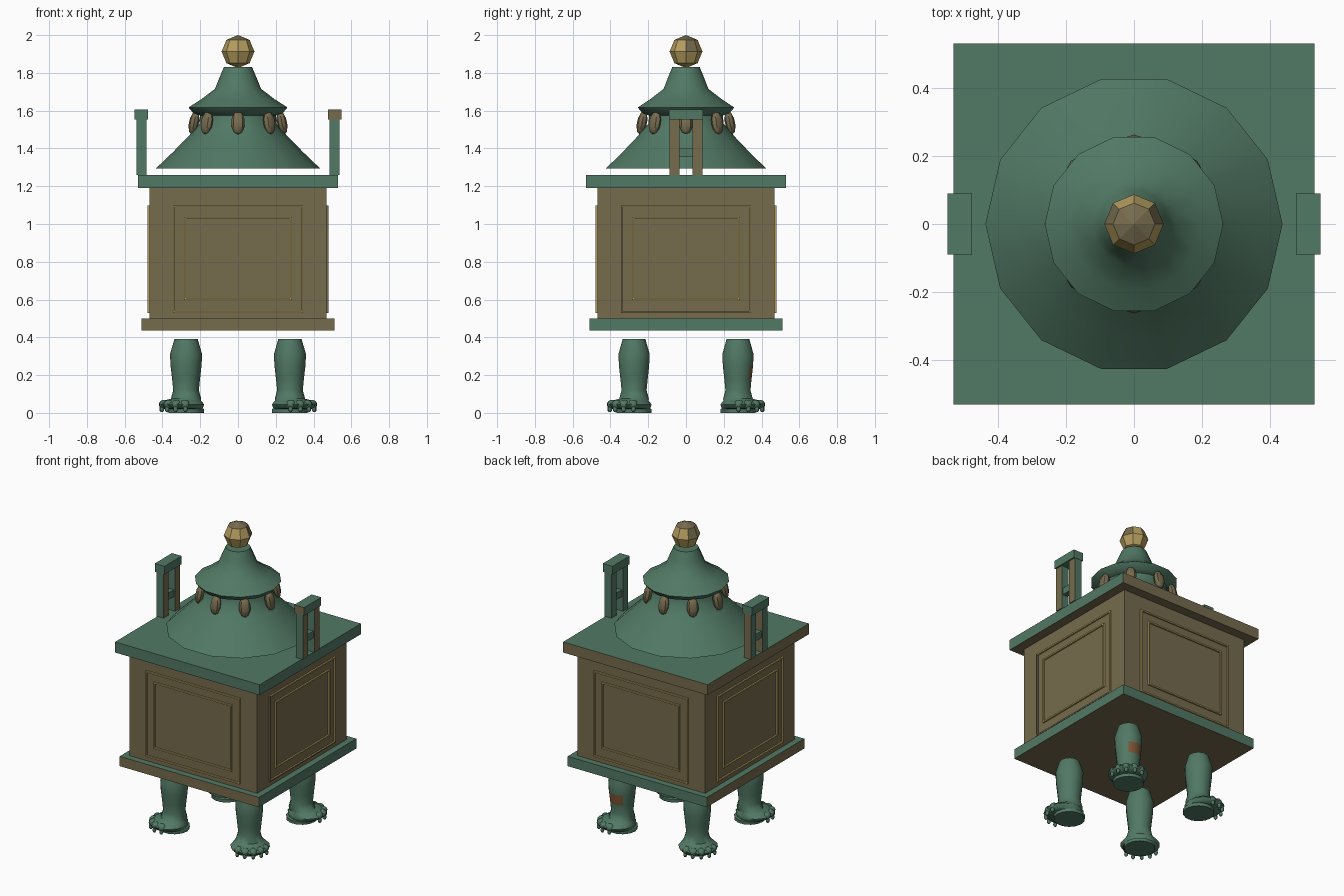
import bpy, bmesh
from math import cos, sin, pi, atan2, degrees, radians
from mathutils import Matrix, Vector

cube = bpy.data.objects.get("Cube")
if cube:
    bpy.data.objects.remove(cube, do_unlink=True)


def material(name, rgb):
    m = bpy.data.materials.new(name)
    m.use_nodes = True
    m.diffuse_color = (*rgb, 1)
    m.node_tree.nodes["Principled BSDF"].inputs["Base Color"].default_value = (*rgb, 1)
    return m


MATS = [material("patina green", (0.083, 0.19, 0.128)),
        material("dull bronze", (0.18, 0.147, 0.075)),
        material("polished gold", (0.46, 0.34, 0.115)),
        material("rust brown", (0.2, 0.09, 0.035))]
GREEN, BRONZE, GOLD, RUST = range(4)


def finish(name, bm, rule, smooth=None):
    """Turn a bmesh into an object; rule is a colour or a function of a face."""
    bmesh.ops.recalc_face_normals(bm, faces=bm.faces[:])
    for f in bm.faces:
        f.material_index = rule(f) if callable(rule) else rule
    mesh = bpy.data.meshes.new(name)
    bm.to_mesh(mesh)
    bm.free()
    for m in MATS:
        mesh.materials.append(m)
    ob = bpy.data.objects.new(name, mesh)
    bpy.context.collection.objects.link(ob)
    if smooth:
        bpy.ops.object.select_all(action='DESELECT')
        ob.select_set(True)
        bpy.context.view_layer.objects.active = ob
        bpy.ops.object.shade_smooth_by_angle(angle=radians(smooth))
    return ob


def add_box(bm, lo, hi):
    lo, hi = Vector(lo), Vector(hi)
    size = hi - lo
    bmesh.ops.create_cube(bm, size=1, matrix=Matrix.Translation((lo + hi) / 2)
                          @ Matrix.Diagonal((*size, 1)))


def box(name, lo, hi, rule):
    bm = bmesh.new()
    add_box(bm, lo, hi)
    return finish(name, bm, rule)


def add_loft(bm, rings, sides, centre=(0, 0), lean=(0, 0)):
    """Stack of round rings (z, radius, shift along lean), capped at both ends."""
    loops = []
    for z, r, s in rings:
        cx, cy = centre[0] + lean[0] * s, centre[1] + lean[1] * s
        loops.append([bm.verts.new((cx + r * cos(2 * pi * i / sides),
                                    cy + r * sin(2 * pi * i / sides), z))
                      for i in range(sides)])
    for a, b in zip(loops, loops[1:]):
        for i in range(sides):
            j = (i + 1) % sides
            bm.faces.new((a[i], a[j], b[j], b[i]))
    bm.faces.new(loops[0])
    bm.faces.new(loops[-1])


def add_ball(bm, centre, scale, turn=Matrix.Identity(4), segments=8, rings=6):
    bmesh.ops.create_uvsphere(bm, u_segments=segments, v_segments=rings, radius=1,
                              matrix=Matrix.Translation(centre) @ turn
                              @ Matrix.Diagonal((*scale, 1)))


# Chest and its two slabs
box("chest", (-0.468, -0.468, 0.5), (0.468, 0.468, 1.19), BRONZE)
box("top_slab", (-0.53, -0.53, 1.19), (0.53, 0.53, 1.26),
    lambda f: GREEN if f.normal.x > .5 or f.normal.y < -.5 or f.normal.z > .5 else BRONZE)
box("bottom_slab", (-0.51, -0.51, 0.435), (0.51, 0.51, 0.5),
    lambda f: GREEN if max(f.normal) > .5 else BRONZE)

# Raised double frames on each side
W, D = 0.009, 0.478
for k, side in enumerate(("front", "right", "back", "left")):
    turn = Matrix.Rotation(k * pi / 2, 4, 'Z')
    for label, x, z0, z1 in (("outer", 0.345, 0.53, 1.098), ("inner", 0.285, 0.598, 1.038)):
        bm = bmesh.new()
        for s in (-1, 1):
            edge = s * (x - W / 2)
            add_box(bm, (edge - W / 2, -D, z0), (edge + W / 2, -0.468, z1))
        for z in (z0, z1 - W):
            add_box(bm, (-x + W, -D, z), (x - W, -0.468, z + W))
        dull = k == 1 and label == "outer"

        def frame_rule(f):
            c = f.calc_center_median()
            low_bar = c.z < z0 + W
            left_bar = c.x < -x + W + 0.001 and c.z < z1 - 0.01
            return BRONZE if dull and (low_bar or left_bar) else GOLD

        finish(f"{side}_{label}_frame", bm, frame_rule).matrix_world = turn

# Upright handles
for s, side in ((1, "left"), (-1, "right")):
    def x_span(a, b):
        return sorted((s * a, s * b))

    def post_rule(f):
        return BRONZE if f.normal.x > .5 or (s < 0 and f.normal.y > .5) else GREEN

    def bar_rule(f):
        return BRONZE if s > 0 and f.normal.y < -.5 else GREEN

    a, b = x_span(0.485, 0.537)
    for t in (-1, 1):
        y0, y1 = sorted((t * 0.034, t * 0.088))
        box(f"{side}_handle_post", (a, y0, 1.26), (b, y1, 1.555), post_rule)
    box(f"{side}_handle_rung", (a + .008, -0.034, 1.355), (b - .008, 0.034, 1.4), GREEN)
    a, b = x_span(0.476, 0.547)
    box(f"{side}_handle_bar", (a, -0.09, 1.553), (b, 0.09, 1.607), bar_rule)

# Domed lid with a flared upper eave
bm = bmesh.new()
add_loft(bm, [(z, r, 0) for z, r in (
    (1.293, 0.436), (1.38, 0.345), (1.465, 0.262), (1.53, 0.205), (1.575, 0.2),
    (1.585, 0.235), (1.617, 0.262), (1.66, 0.195), (1.715, 0.122), (1.77, 0.1),
    (1.83, 0.075))], 14)
finish("lid", bm, GREEN, 60)

# Ring of eight petals beneath the eave
for k in range(8):
    bm = bmesh.new()
    turn = Matrix.Rotation(k * pi / 4, 4, 'Z')
    add_ball(bm, turn @ Vector((0.233, 0, 1.536)), (0.027, 0.036, 0.064),
             turn @ Matrix.Rotation(radians(-12), 4, 'Y'), 8, 5)
    finish("petal", bm, BRONZE, 40)


# Faceted finial
def finial_rule(f):
    c = f.calc_center_median()
    az = degrees(atan2(c.y, c.x))
    worn = 0 < az < 45 or 135 < az < 180
    return BRONZE if c.z > 1.965 or (c.z > 1.92 and worn) else GOLD


bm = bmesh.new()
R = 0.087
add_loft(bm, [(1.913 - R * cos(i * pi / 4), max(R * sin(i * pi / 4), 0.001), 0)
              for i in range(5)], 8)
finish("finial", bm, finial_rule)

# Four legs with clawed feet pointing outward
LEG = ((0.39, 0.062, 0), (0.31, 0.085, 0), (0.25, 0.082, 0), (0.18, 0.074, 0),
       (0.12, 0.068, 0), (0.075, 0.08, 0), (0.064, 0.1, 0.02), (0.045, 0.12, 0.024),
       (0.024, 0.108, 0.02), (0.02, 0.095, 0), (0, 0.094, 0))
for sx in (-1, 1):
    for sy in (-1, 1):
        centre = (0.275 * sx, 0.275 * sy)
        side = ("front" if sy < 0 else "back") + ("_left" if sx > 0 else "_right")
        bm = bmesh.new()
        add_loft(bm, LEG, 14, centre, (sx, sy))

        def leg_rule(f):
            z = f.calc_center_median().z
            worn = sx > 0 and sy > 0 and 0.17 < z < 0.26 and f.normal.y > 0.85
            return RUST if worn else GREEN

        finish(side + "_leg", bm, leg_rule, 60)
        bm = bmesh.new()
        for k in range(-2, 3):
            ang = atan2(sy, sx) + radians(28 * k)
            x, y = centre[0] + 0.024 * sx, centre[1] + 0.024 * sy
            add_ball(bm, (x + 0.095 * cos(ang), y + 0.095 * sin(ang), 0.045),
                     (0.027, 0.027, 0.024))
            add_ball(bm, (x + 0.108 * cos(ang), y + 0.108 * sin(ang), 0.02),
                     (0.012, 0.012, 0.017))
        finish(side + "_toes", bm, GREEN, 60)
